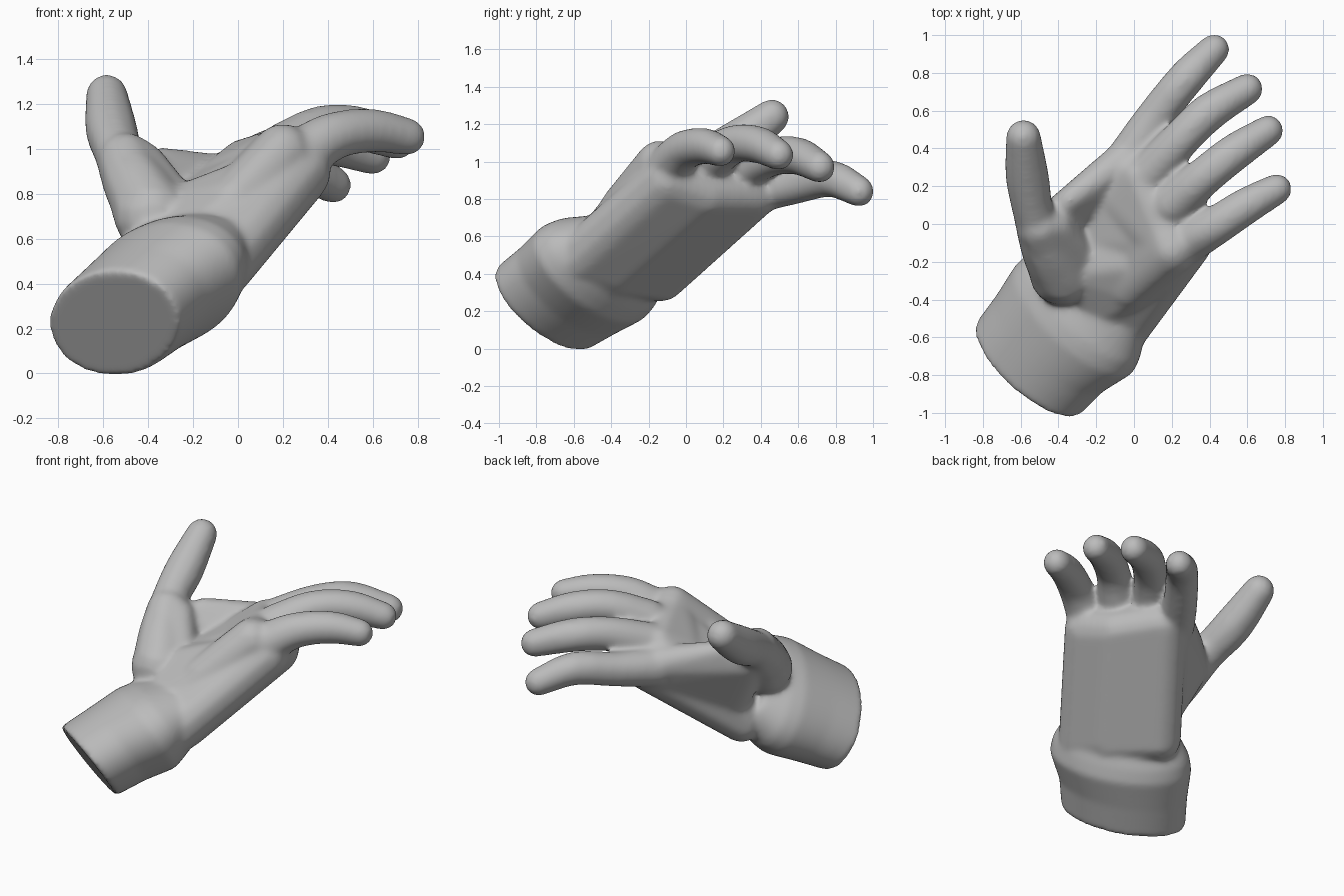
import bpy, bmesh, math
from mathutils import Vector

if "Cube" in bpy.data.objects:
    bpy.data.objects.remove(bpy.data.objects["Cube"])

bm = bmesh.new()


def ball_points(p, r, seg=14):
    """Points on a sphere."""
    pts = []
    for i in range(seg // 2 + 1):
        a = math.pi * i / (seg // 2)
        for j in range(seg if 0 < i < seg // 2 else 1):
            b = 2 * math.pi * j / seg
            pts.append(Vector(p) + r * Vector((math.sin(a) * math.cos(b),
                                               math.sin(a) * math.sin(b), math.cos(a))))
    return pts


def hull(points):
    """Add a closed convex body around the points."""
    part = bmesh.new()
    for p in points:
        part.verts.new(p)
    res = bmesh.ops.convex_hull(part, input=part.verts)
    loose = [g for g in res["geom_interior"] if isinstance(g, bmesh.types.BMVert)]
    bmesh.ops.delete(part, geom=loose, context='VERTS')
    bmesh.ops.recalc_face_normals(part, faces=part.faces)
    me = bpy.data.meshes.new("part")
    part.to_mesh(me)
    part.free()
    bm.from_mesh(me)
    bpy.data.meshes.remove(me)


def pad(*balls):
    """Fleshy body spanning several spheres (x, y, z, radius)."""
    hull([q for b in balls for q in ball_points(b[:3], b[3])])


def digit(balls, steps=3):
    """Chain of tapered capsules along a smooth path."""
    b = [Vector(v) for v in balls]
    b = [2 * b[0] - b[1]] + b + [2 * b[-1] - b[-2]]
    path = []
    for i in range(1, len(b) - 2):
        p0, p1, p2, p3 = b[i - 1:i + 3]
        for k in range(steps):
            t = k / steps
            path.append(0.5 * (2 * p1 + (p2 - p0) * t + (2 * p0 - 5 * p1 + 4 * p2 - p3) * t * t
                               + (3 * p1 - p0 - 3 * p2 + p3) * t ** 3))
    path.append(b[-2])
    for u, v in zip(path, path[1:]):
        pad(u, v)


# fingers: index, middle, ring, little
digit([(-.02, .36, .84, .12), (.115, .57, .872, .105), (.275, .77, .91, .101), (.425, .925, .84, .084)])
digit([(.08, .26, .94, .12), (.24, .44, 1.02, .105), (.40, .595, 1.03, .103), (.60, .715, .97, .086)])
digit([(.20, .10, .99, .125), (.37, .25, 1.09, .105), (.54, .385, 1.09, .101), (.71, .495, 1.035, .084)])
digit([(.28, -.09, .97, .125), (.43, -.01, 1.06, .107), (.60, .10, 1.082, .099), (.755, .185, 1.055, .084)])

# thumb and its muscle mound
digit([(-.38, -.27, .71, .165), (-.46, -.12, .85, .145), (-.53, .05, .98, .112),
       (-.565, .25, 1.09, .118), (-.585, .46, 1.24, .095)])
pad((-.39, -.27, .70, .165), (-.29, -.20, .72, .13), (-.50, -.02, .95, .125), (-.43, -.02, .92, .115))

# palm body with the slightly crowned back of the hand
pad((.06, .36, .82, .13), (.28, -.10, .90, .138), (.215, .10, .825, .13),
    (-.31, -.13, .38, .13), (-.07, -.57, .48, .14), (-.13, -.37, .41, .13),
    (-.03, .28, .89, .11), (-.16, -.46, .59, .13), (.20, -.08, .95, .12),
    (-.22, -.08, .74, .10))

# raised pads: below the little finger, along the finger roots, across the heel
pad((.20, -.14, .985, .13), (.27, -.08, .91, .13), (-.02, -.33, .75, .13), (.10, .08, .95, .10))
pad((.20, -.13, .98, .12), (.02, .25, .95, .095), (-.08, .12, .86, .10), (.08, -.12, .87, .12))
pad((-.33, -.25, .68, .13), (-.02, -.34, .73, .13), (-.15, -.42, .62, .13), (-.20, -.10, .74, .11),
    (.06, -.20, .84, .12))

# web between thumb and index
pad((-.34, .13, .945, .065), (-.06, .33, .87, .105), (-.45, .0, .85, .10), (-.25, -.08, .50, .13),
    (.0, .30, .78, .13))


# wrist stump: elliptical rings given by two half-axes
def ring(c, p, q, n=40):
    c, p, q = Vector(c), Vector(p), Vector(q)
    return [c + p * math.cos(a) + q * math.sin(a)
            for a in (2 * math.pi * i / n for i in range(n))]


rings = [ring((-.555, -.76, .222), (.292, -.195, 0), (0, -.185, .237)),
         ring((-.44, -.625, .315), (.30, -.205, 0), (0, -.19, .25)),
         ring((-.315, -.50, .405), (.325, -.24, 0), (0, -.195, .268)),
         ring((-.27, -.44, .45), (.31, -.235, .01), (0, -.18, .25)),
         ring((-.19, -.34, .53), (.25, -.20, .03), (-.03, -.12, .18))]
for lo, hi in zip(rings, rings[1:]):
    hull(lo + hi)

# blend everything into one smooth skin
mesh = bpy.data.meshes.new("hand")
bm.to_mesh(mesh)
bm.free()
hand = bpy.data.objects.new("hand", mesh)
bpy.context.collection.objects.link(hand)
skin = bpy.data.materials.new("clay grey")
skin.diffuse_color = (.5, .5, .5, 1)
skin.use_nodes = True
skin.node_tree.nodes["Principled BSDF"].inputs["Base Color"].default_value = skin.diffuse_color
mesh.materials.append(skin)
fuse = hand.modifiers.new("fuse", 'REMESH')
fuse.mode = 'VOXEL'
fuse.voxel_size = .014
fuse.use_smooth_shade = True
relax = hand.modifiers.new("relax", 'SMOOTH')
relax.factor = .5
relax.iterations = 22
bpy.context.view_layer.objects.active = hand
hand.select_set(True)
bpy.ops.object.modifier_apply(modifier="fuse")
bpy.ops.object.modifier_apply(modifier="relax")
bpy.ops.object.shade_smooth()
